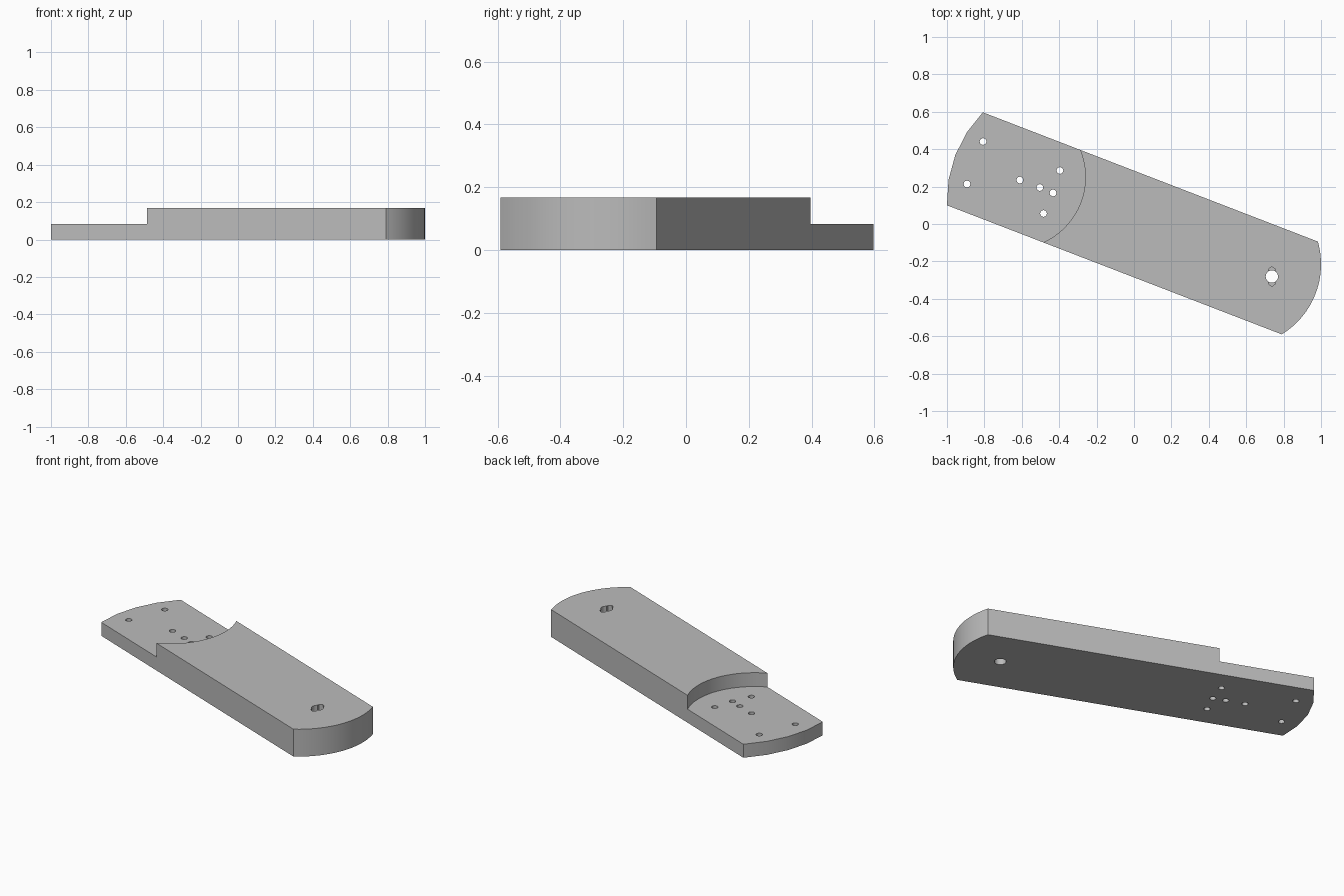
import bpy, bmesh, math
from mathutils import Vector

cube = bpy.data.objects.get("Cube")
if cube:
    bpy.data.objects.remove(cube, do_unlink=True)

TOP, LEDGE = 0.168, 0.083

grey = bpy.data.materials.new("plain grey")
grey.use_nodes = True
colour = (0.5, 0.5, 0.5, 1)
grey.diffuse_color = colour
grey.node_tree.nodes["Principled BSDF"].inputs["Base Color"].default_value = colour


def arc(a, m, b, steps):
    """Points on the circle arc from a through m to b."""
    a, m, b = Vector(a), Vector(m), Vector(b)
    d = 2 * (a.x * (m.y - b.y) + m.x * (b.y - a.y) + b.x * (a.y - m.y))
    sa, sm, sb = a.length_squared, m.length_squared, b.length_squared
    c = Vector(((sa * (m.y - b.y) + sm * (b.y - a.y) + sb * (a.y - m.y)) / d,
                (sa * (b.x - m.x) + sm * (a.x - b.x) + sb * (m.x - a.x)) / d))
    start, sweep = a - c, (a - c).angle_signed(b - c)
    t0, r = math.atan2(start.y, start.x), start.length
    return [(c.x + r * math.cos(t0 - sweep * i / steps),
             c.y + r * math.sin(t0 - sweep * i / steps)) for i in range(steps + 1)]


def circle(x, y, r, n=24):
    return [(x + r * math.cos(math.tau * i / n), y + r * math.sin(math.tau * i / n))
            for i in range(n)]


def prism(name, outline, z0, z1):
    """Extrude a flat outline between two heights."""
    bm = bmesh.new()
    face = bm.faces.new([bm.verts.new((x, y, z0)) for x, y in outline])
    grown = bmesh.ops.extrude_face_region(bm, geom=[face])["geom"]
    bmesh.ops.translate(bm, vec=(0, 0, z1 - z0),
                        verts=[v for v in grown if isinstance(v, bmesh.types.BMVert)])
    bmesh.ops.recalc_face_normals(bm, faces=bm.faces)
    mesh = bpy.data.meshes.new(name)
    bm.to_mesh(mesh)
    bm.free()
    mesh.materials.append(grey)
    obj = bpy.data.objects.new(name, mesh)
    bpy.context.collection.objects.link(obj)
    return obj


# Bar with two rounded ends
right_end = arc((0.983, -0.094), (0.968, -0.38), (0.79, -0.59), 16)
left_end = arc((-1, 0.10), (-0.955, 0.37), (-0.808, 0.597), 4)
bar = prism("bar_body", right_end + left_end, 0, TOP)
bpy.ops.object.select_all(action="DESELECT")
bpy.context.view_layer.objects.active = bar
bar.select_set(True)


def cut(outline, z0, z1):
    cutter = prism("cutter", outline, z0, z1)
    cutter.hide_render = True
    mod = bar.modifiers.new("cut", "BOOLEAN")
    mod.operation, mod.solver, mod.object = "DIFFERENCE", "EXACT", cutter
    bpy.ops.object.modifier_apply(modifier=mod.name)
    bpy.data.objects.remove(cutter, do_unlink=True)


# Lowered ledge with a curved shoulder
shoulder = arc((-0.289, 0.398), (-0.289, 0.104), (-0.487, -0.099), 20)
cut([(-0.33, 0.52)] + shoulder + [(-0.6, -0.16), (-1.3, 0), (-1.1, 0.9)], LEDGE, 0.4)

# Small through holes in the ledge
for x, y in [(-0.807, 0.441), (-0.893, 0.214), (-0.61, 0.235), (-0.396, 0.286),
             (-0.503, 0.195), (-0.433, 0.166), (-0.484, 0.056)]:
    cut(circle(x, y, 0.018, 16), -0.1, 0.3)

# Shaft hole with a shallow cross slot in the top
hx, hy = 0.737, -0.281
slot = [(hx + sx, hy + sy) for sx, sy in
        [(-0.018, -0.04), (0, -0.053), (0.018, -0.04),
         (0.018, 0.04), (0, 0.053), (-0.018, 0.04)]]
cut(slot, TOP - 0.05, 0.3)
cut(circle(hx, hy, 0.033), -0.1, 0.3)

bpy.ops.object.shade_smooth_by_angle(angle=math.radians(30))
